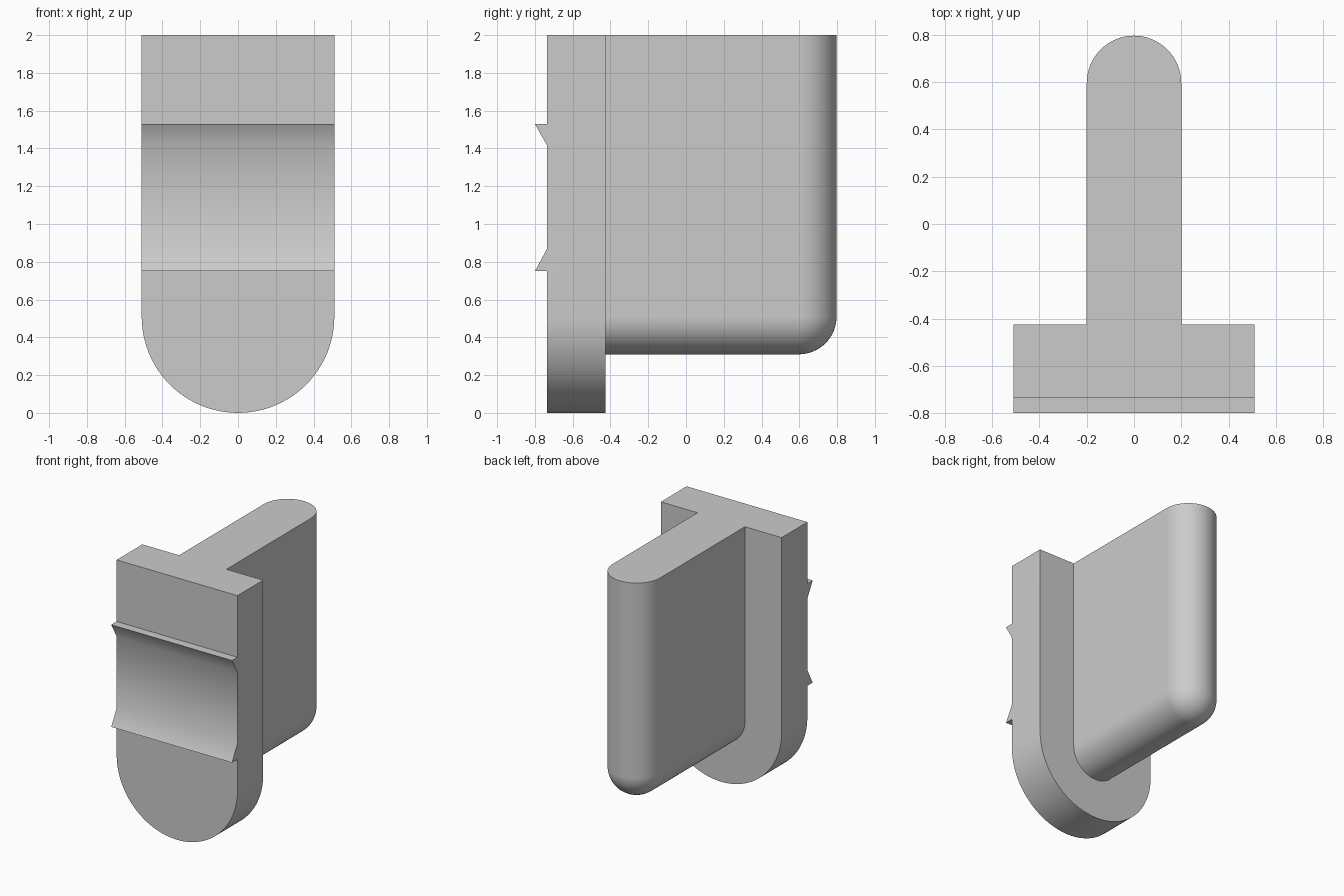
import bpy, bmesh
from math import sin, cos, pi, radians

if "Cube" in bpy.data.objects:
    bpy.data.objects.remove(bpy.data.objects["Cube"])

HALF_W, BACK, FRONT, TIP = 0.51, -0.425, -0.735, -0.80
TOP, CZ = 2.0, 0.51          # top height, centre height of the rounded ends
R, CY = 0.2, 0.597           # web half thickness, centre of its rounded back

GREY = (0.6, 0.6, 0.6, 1)
grey = bpy.data.materials.new("plain grey")
grey.use_nodes = True
grey.diffuse_color = GREY
grey.node_tree.nodes["Principled BSDF"].inputs["Base Color"].default_value = GREY


def finish(bm, name):
    bmesh.ops.remove_doubles(bm, verts=bm.verts, dist=1e-5)
    bmesh.ops.recalc_face_normals(bm, faces=bm.faces)
    mesh = bpy.data.meshes.new(name)
    bm.to_mesh(mesh)
    bm.free()
    mesh.materials.append(grey)
    obj = bpy.data.objects.new(name, mesh)
    bpy.context.collection.objects.link(obj)
    bpy.ops.object.select_all(action="DESELECT")
    obj.select_set(True)
    bpy.context.view_layer.objects.active = obj
    bpy.ops.object.shade_smooth_by_angle(angle=radians(31))
    return obj


def prism(bm, start, end):
    """Closed prism between two matching outlines."""
    a, b = ([bm.verts.new(p) for p in pts] for pts in (start, end))
    bm.faces.new(a)
    bm.faces.new(b)
    for i in range(len(a)):
        j = (i + 1) % len(a)
        bm.faces.new((a[i], a[j], b[j], b[i]))


# Front plate: straight upper part with two pointed lips
bm = bmesh.new()
side = [(BACK, CZ), (FRONT, CZ), (FRONT, 0.75), (TIP, 0.75), (FRONT, 0.87),
        (FRONT, 1.415), (TIP, 1.53), (FRONT, 1.53), (FRONT, TOP), (BACK, TOP)]
prism(bm, [(-HALF_W, y, z) for y, z in side], [(HALF_W, y, z) for y, z in side])

# Front plate: half-round foot, welded to the upper part
arc = [(HALF_W * cos(pi * i / 48), CZ - HALF_W * sin(pi * i / 48)) for i in range(49)]
prism(bm, [(x, FRONT, z) for x, z in arc], [(x, BACK, z) for x, z in arc])
bmesh.ops.remove_doubles(bm, verts=bm.verts, dist=1e-5)
inner = [f for f in bm.faces if all(abs(v.co.z - CZ) < 1e-4 for v in f.verts)]
bmesh.ops.delete(bm, geom=inner, context="FACES_ONLY")
seam = [e for e in bm.edges if all(abs(v.co.z - CZ) < 1e-4 for v in e.verts)
        and abs(e.verts[0].co.x - e.verts[1].co.x) > HALF_W]
bmesh.ops.dissolve_edges(bm, edges=seam)
finish(bm, "front_plate")

# Web: half-round edge swept along the bottom, round the corner and up the back
bm = bmesh.new()
N = 16
stations = [(BACK, CZ, 0)] + [(CY, CZ, pi / 2 * i / N) for i in range(N + 1)] + [(CY, TOP, pi / 2)]
rings = []
for y, z, turn in stations:
    ring = []
    for i in range(2 * N + 1):
        a = pi * i / (2 * N)
        r = R * sin(a)
        ring.append(bm.verts.new((R * cos(a), y + r * sin(turn), z - r * cos(turn))))
    rings.append(ring)
for p, q in zip(rings, rings[1:]):
    for i in range(2 * N):
        bm.faces.new((p[i], p[i + 1], q[i + 1], q[i]))

# Web: flat sides, top and the end against the plate
corners = [bm.verts.new((s * R, BACK, TOP)) for s in (1, -1)]
for k, c in zip((0, -1), corners):
    bm.faces.new((rings[0][k], rings[1][k], rings[-1][k], c))
bm.faces.new(rings[-1] + corners[::-1])
bm.faces.new(rings[0] + corners[::-1])
web = finish(bm, "rounded_web")
weighted = web.modifiers.new("flat sides", "WEIGHTED_NORMAL")
weighted.keep_sharp = True
